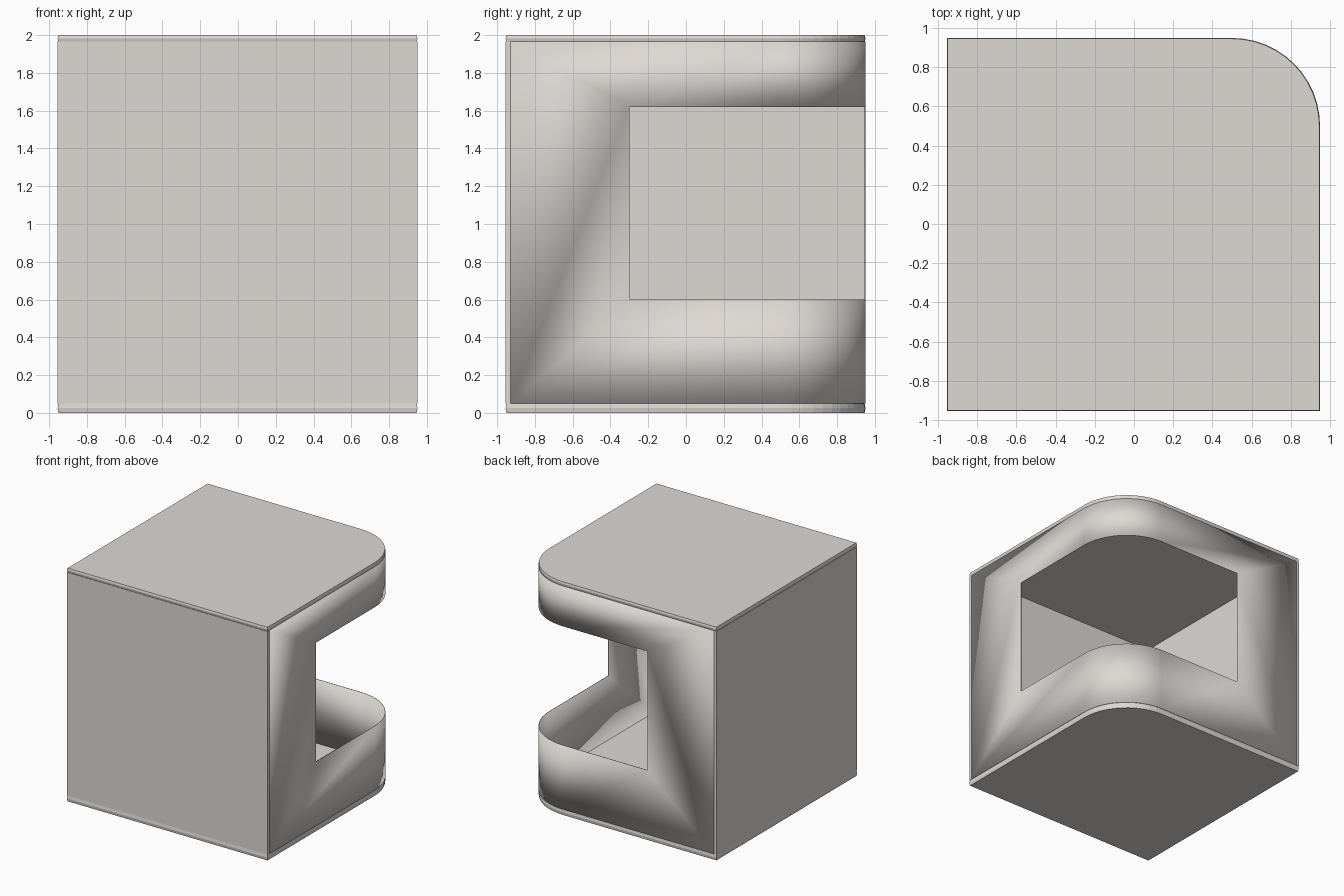
import bpy, bmesh, math

if "Cube" in bpy.data.objects:
    bpy.data.objects.remove(bpy.data.objects["Cube"])

# single warm pale-grey material
MAT = bpy.data.materials.new("warm pale grey")
MAT.diffuse_color = (0.73, 0.695, 0.665, 1)
MAT.use_nodes = True
MAT.node_tree.nodes["Principled BSDF"].inputs["Base Color"].default_value = MAT.diffuse_color

LO, HI, R = -0.955, 0.95, 0.45      # square side limits, corner radius
C = HI - R                          # corner circle centre
SEG = 12


def finish(name, bm, smooth):
    me = bpy.data.meshes.new(name)
    bm.to_mesh(me)
    bm.free()
    me.materials.append(MAT)
    for p in me.polygons:
        p.use_smooth = smooth
    ob = bpy.data.objects.new(name, me)
    bpy.context.collection.objects.link(ob)
    return ob


def arc(r):
    return [(C + r * math.cos(i / SEG * math.pi / 2),
             C + r * math.sin(i / SEG * math.pi / 2)) for i in range(SEG + 1)]


# floor and ceiling: slabs with one rounded corner and slightly bevelled edges
def slab(name, z0, z1):
    bm = bmesh.new()
    h = z1 - z0
    rings = []
    for t, inset in ((0, .004), (.5, 0), (1, .004)):
        pts = [(LO + inset, LO + inset), (HI - inset, LO + inset)] + arc(R - inset) + [(LO + inset, HI - inset)]
        rings.append([bm.verts.new((x, y, z0 + t * h)) for x, y in pts])
    n = len(rings[0])
    bm.faces.new(rings[0][::-1])
    bm.faces.new(rings[-1])
    for a, b in zip(rings, rings[1:]):
        for i in range(n):
            j = (i + 1) % n
            bm.faces.new((a[i], a[j], b[j], b[i]))
    finish(name, bm, False)


slab("floor", 0, 0.05)
slab("ceiling", 1.965, 2)


# solid front and left walls
def panel(name, x0, x1, y0, y1):
    bm = bmesh.new()
    bmesh.ops.create_cube(bm, size=1)
    for v in bm.verts:
        v.co = ((x0 + x1) / 2 + v.co.x * (x1 - x0), (y0 + y1) / 2 + v.co.y * (y1 - y0),
                1.0075 + v.co.z * 1.915)
    finish(name, bm, False)


panel("front_wall", LO, HI, LO, -0.93)
panel("left_wall", LO, -0.93, -0.93, HI)

# thin curved wall wrapping the rounded corner, with a large wraparound window
B, T, WB, WT = 0.05, 1.965, 0.60, 1.62
END, JAMB = -0.93, -0.30
bm = bmesh.new()
path = arc(R)


def row(start, z):
    pts = [(HI, start)] + path + [(start, HI)]
    return [bm.verts.new((x, y, z)) for x, y in pts]


bot, sill, head, top = row(END, B), row(JAMB, WB), row(JAMB, WT), row(END, T)
for lo, hi in ((bot, sill), (head, top)):
    for i in range(len(lo) - 1):
        bm.faces.new((lo[i], lo[i + 1], hi[i + 1], hi[i]))
bm.faces.new((bot[0], sill[0], head[0]))
bm.faces.new((bot[0], head[0], top[0]))
bm.faces.new((bot[-1], head[-1], sill[-1]))
bm.faces.new((bot[-1], top[-1], head[-1]))
wall = finish("window_wall", bm, True)
mod = wall.modifiers.new("thickness", 'SOLIDIFY')
mod.thickness = 0.004
mod.offset = -1
